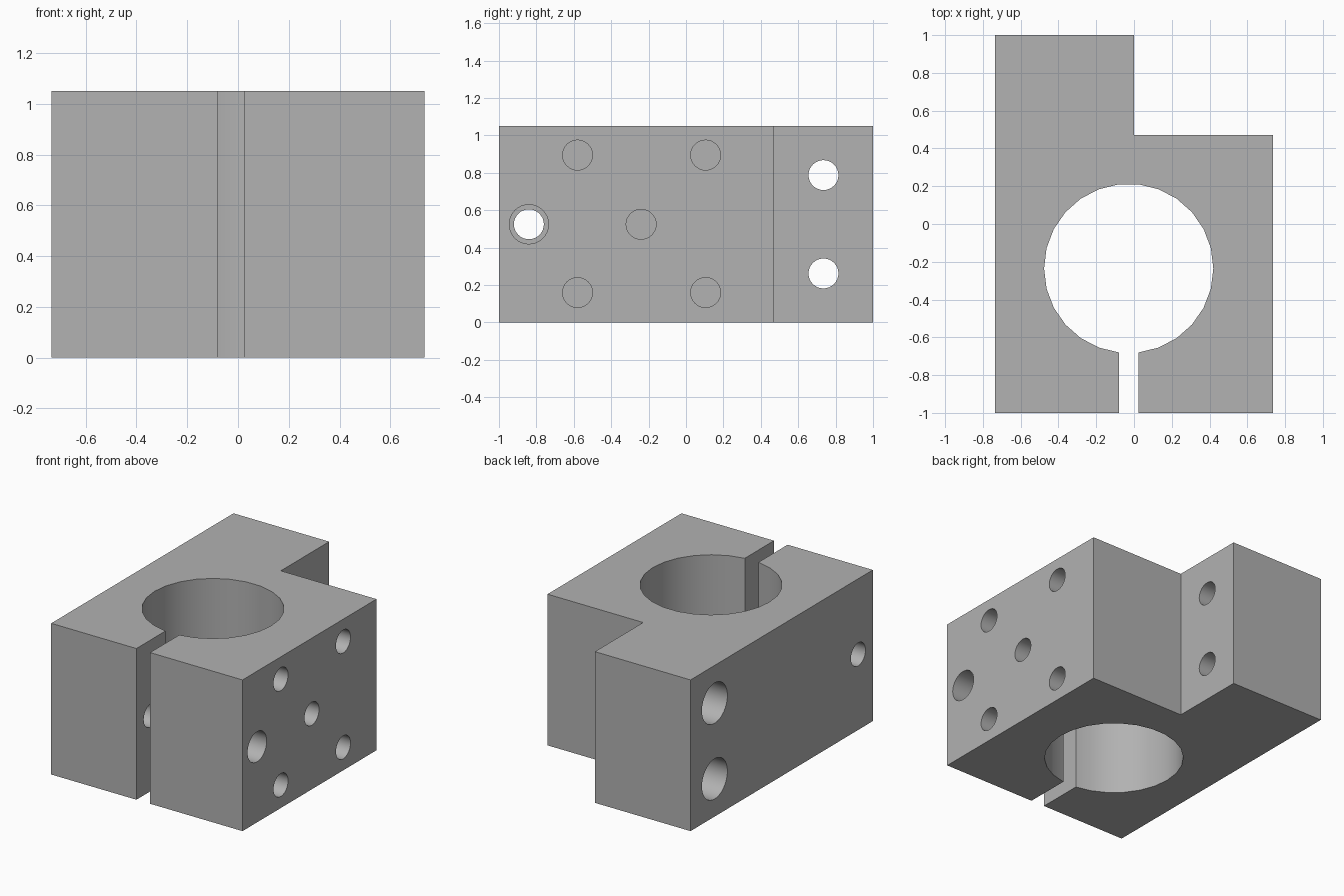
import bpy, bmesh, math

cube = bpy.data.objects.get("Cube")
if cube:
    bpy.data.objects.remove(cube, do_unlink=True)

HEIGHT = 1.05
SIDE = 0.735             # half width
BORE_X, BORE_Y, BORE_R = -0.028, -0.235, 0.448
SLOT = 0.0525            # half width of the clamping slot

gray = bpy.data.materials.new("machined gray")
gray.use_nodes = True
color = (0.445, 0.445, 0.445, 1)
gray.diffuse_color = color
gray.node_tree.nodes["Principled BSDF"].inputs["Base Color"].default_value = color

# Stepped outline that runs in through the slot and round the bore
outline = [(BORE_X + SLOT, -1), (SIDE, -1), (SIDE, 0.47), (0, 0.47),
           (0, 1), (-SIDE, 1), (-SIDE, -1), (BORE_X - SLOT, -1)]
start = math.asin(SLOT / BORE_R)
STEPS = 25
for i in range(STEPS + 1):
    a = start + (2 * math.pi - 2 * start) * i / STEPS
    outline.append((BORE_X - BORE_R * math.sin(a), BORE_Y - BORE_R * math.cos(a)))

# Clamp block
bm = bmesh.new()
base = bm.faces.new([bm.verts.new((x, y, 0)) for x, y in outline])
top = bmesh.ops.extrude_face_region(bm, geom=[base])["geom"]
bmesh.ops.translate(bm, vec=(0, 0, HEIGHT),
                    verts=[g for g in top if isinstance(g, bmesh.types.BMVert)])
bmesh.ops.recalc_face_normals(bm, faces=bm.faces)
mesh = bpy.data.meshes.new("clamp_block")
bm.to_mesh(mesh)
bm.free()
block = bpy.data.objects.new("clamp_block", mesh)
bpy.context.collection.objects.link(block)
mesh.materials.append(gray)


def drill(x0, x1, y, z, radius):
    """Cut a round hole along x from x0 to x1."""
    bpy.ops.mesh.primitive_cylinder_add(
        vertices=32, radius=radius, depth=x1 - x0,
        location=((x0 + x1) / 2, y, z), rotation=(0, math.pi / 2, 0))
    cutter = bpy.context.object
    cutter.name = "hole_cutter"
    cutter.hide_render = True
    cutter.data.materials.append(gray)
    bpy.context.view_layer.objects.active = block
    mod = block.modifiers.new("hole", 'BOOLEAN')
    mod.operation = 'DIFFERENCE'
    mod.solver = 'EXACT'
    mod.object = cutter
    bpy.ops.object.modifier_apply(modifier=mod.name)
    bpy.data.objects.remove(cutter, do_unlink=True)


MID = HEIGHT / 2
OUT = SIDE + 0.1

# Clamping screw: threaded side and wider clearance side
drill(-OUT, BORE_X, -0.84, MID, 0.08)
drill(BORE_X, OUT, -0.84, MID, 0.105)

# Blind mounting holes, four corners and a centre
for y, z in [(-0.58, 0.16), (-0.58, 0.895), (0.105, 0.16), (0.105, 0.895), (-0.24, MID)]:
    drill(SIDE - 0.3, OUT, y, z, 0.08)

# Counterbored holes through the rear tab
for z in (MID - 0.263, MID + 0.263):
    drill(-OUT, 0.1, 0.735, z, 0.08)
    drill(-OUT, -SIDE + 0.25, 0.735, z, 0.14)

bpy.ops.object.select_all(action='DESELECT')
block.select_set(True)
bpy.context.view_layer.objects.active = block
bpy.ops.object.shade_smooth_by_angle(angle=math.radians(30))
